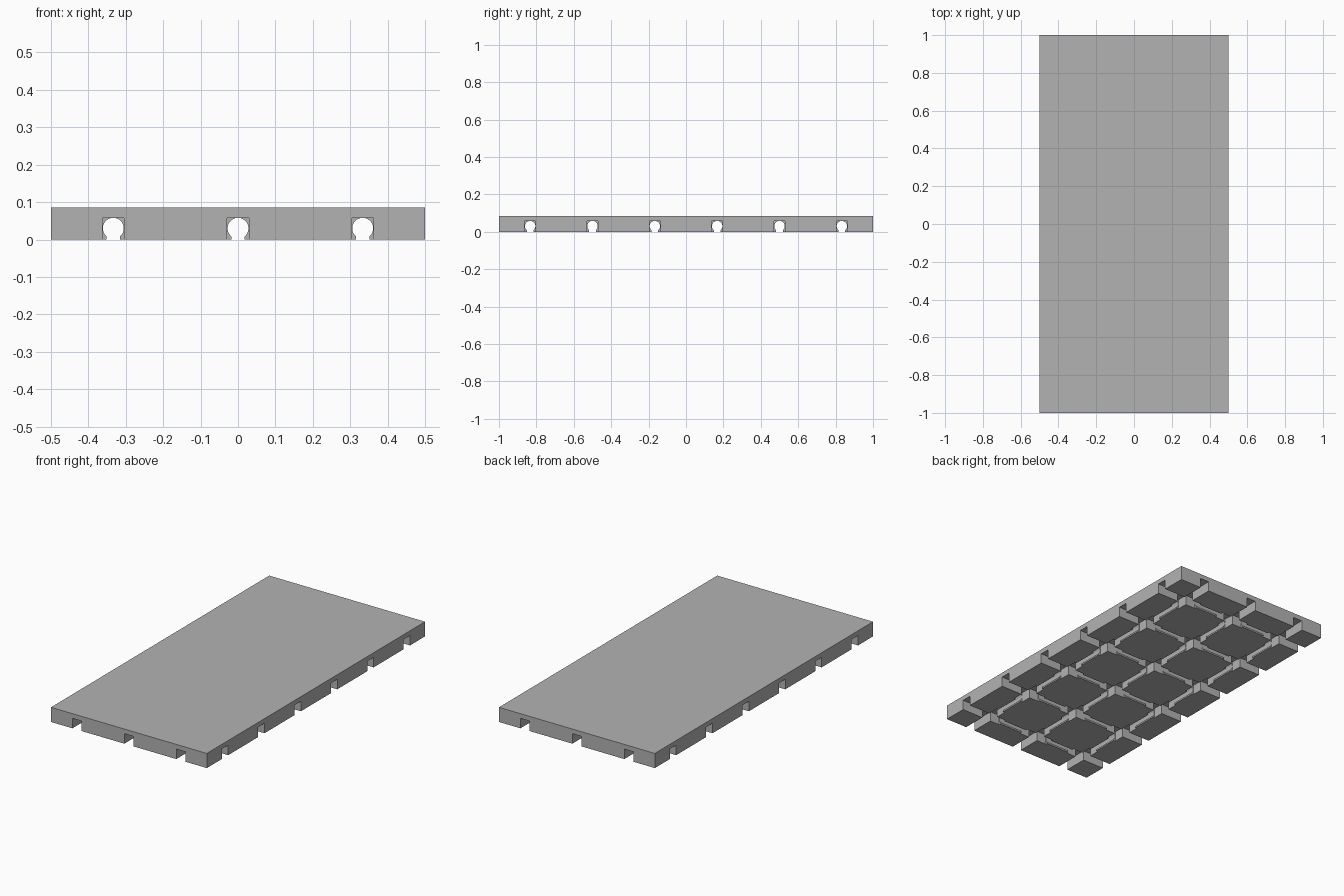
import bpy, bmesh, math
from mathutils import Matrix

if "Cube" in bpy.data.objects:
    bpy.data.objects.remove(bpy.data.objects["Cube"], do_unlink=True)

HEIGHT, DEPTH = 0.085, 0.058      # slab thickness, channel depth
HALF, NECK, RADIUS = 0.029, 0.018, 0.028
PITCH = 1 / 3
CLIP = 0.15                       # length of each cable clip
X_LINES = [PITCH * i for i in (-1, 0, 1)]
Y_LINES = [PITCH * (i - 2.5) for i in range(6)]

grey = bpy.data.materials.new("light_grey")
grey.use_nodes = True
colour = (0.45, 0.45, 0.45, 1)
grey.diffuse_color = colour
grey.node_tree.nodes["Principled BSDF"].inputs["Base Color"].default_value = colour


def add_object(name, bm):
    bmesh.ops.recalc_face_normals(bm, faces=bm.faces)
    mesh = bpy.data.meshes.new(name)
    bm.to_mesh(mesh)
    bm.free()
    obj = bpy.data.objects.new(name, mesh)
    bpy.context.collection.objects.link(obj)
    mesh.materials.append(grey)
    return obj


def add_box(bm, centre, size):
    matrix = Matrix.Translation(centre) @ Matrix.Diagonal((*size, 1))
    bmesh.ops.create_cube(bm, size=1, matrix=matrix)


def add_clip(bm, x, y, turn):
    """Pair of rounded lips that narrow a channel running along y, or x if turned."""
    start = -math.acos(NECK / RADIUS)
    end = math.radians(85)
    arc = [start + (end - start) * i / 12 for i in range(13)]
    profile = [(HALF, 0), (NECK, 0)]
    profile += [(RADIUS * math.cos(a), 0.03 + RADIUS * math.sin(a)) for a in arc]
    profile.append((HALF, DEPTH))
    place = Matrix.Translation((x, y, 0)) @ Matrix.Rotation(turn, 4, "Z")
    for side in (-1, 1):
        verts = [bm.verts.new(place @ Matrix.Translation((side * px, -CLIP / 2, pz)).translation)
                 for px, pz in profile]
        face = bm.faces.new(verts)
        grown = bmesh.ops.extrude_face_region(bm, geom=[face], use_keep_orig=True)
        moved = [v for v in grown["geom"] if isinstance(v, bmesh.types.BMVert)]
        step = place.to_3x3() @ Matrix.Translation((0, CLIP, 0)).translation
        bmesh.ops.translate(bm, verts=moved, vec=step)


# Slab with a grid of channels cut in its underside
bm = bmesh.new()
add_box(bm, (0, 0, HEIGHT / 2), (1, 2, HEIGHT))
slab = add_object("floor_panel", bm)

long_cuts, cross_cuts = bmesh.new(), bmesh.new()
for x in X_LINES:
    add_box(long_cuts, (x, 0, 0), (2 * HALF, 3, 2 * DEPTH))
for y in Y_LINES:
    add_box(cross_cuts, (0, y, 0), (2, 2 * HALF, 2 * DEPTH))
for name, cuts in (("long_channels", long_cuts), ("cross_channels", cross_cuts)):
    cutter = add_object(name, cuts)
    cutter.hide_render = True
    cut = slab.modifiers.new(name, "BOOLEAN")
    cut.operation, cut.solver, cut.object = "DIFFERENCE", "EXACT", cutter
    bpy.ops.object.select_all(action="DESELECT")
    bpy.context.view_layer.objects.active = slab
    slab.select_set(True)
    bpy.ops.object.modifier_apply(modifier=name)
    bpy.data.objects.remove(cutter, do_unlink=True)

# Cable clips midway between the channel crossings
bm = bmesh.new()
for x in X_LINES:
    for y in Y_LINES[:-1]:
        add_clip(bm, x, y + PITCH / 2, 0)
for x in X_LINES[:-1]:
    for y in Y_LINES:
        add_clip(bm, x + PITCH / 2, y, math.pi / 2)
clips = add_object("cable_clips", bm)
bpy.ops.object.select_all(action="DESELECT")
bpy.context.view_layer.objects.active = clips
clips.select_set(True)
bpy.ops.object.shade_smooth_by_angle(angle=math.radians(30))
